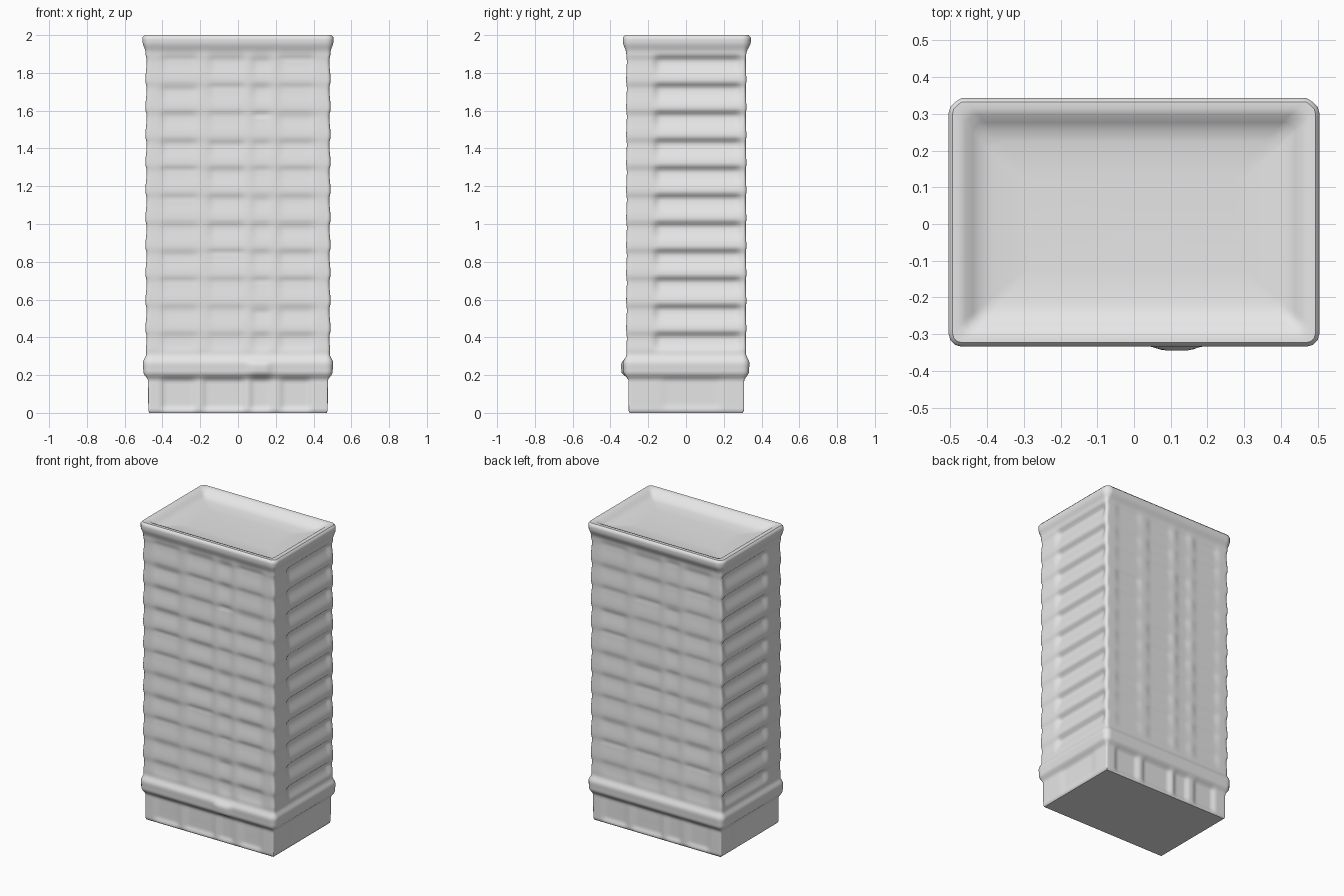
import bpy, bmesh, math, random
from mathutils import Vector

if "Cube" in bpy.data.objects:
    bpy.data.objects.remove(bpy.data.objects["Cube"])

random.seed(4)
stone = bpy.data.materials.new("pale_grey_stone")
stone.diffuse_color = (0.8, 0.8, 0.8, 1)
stone.use_nodes = True
stone.node_tree.nodes["Principled BSDF"].inputs["Base Color"].default_value = stone.diffuse_color

HX, Y0, Y1, R = 0.486, -0.315, 0.318, 0.016
FLOOR, FIRST = 0.1465, 0.40   # storey height, underside of the first storey band


def step(a, b, t):
    t = max(0.0, min(1.0, (t - a) / (b - a)))
    return t * t * (3 - 2 * t)


def band(t, a, b, w=0.02):
    return step(a - w, a + w, t) * (1 - step(b - w, b + w, t))


def interp(pts, t):
    for (a, va), (b, vb) in zip(pts, pts[1:]):
        if t <= b:
            return va + (vb - va) * step(a, b, t)
    return pts[-1][1]


def outline():
    """Rounded rectangle as (position, normal, side) going anticlockwise."""
    out = []
    n_long, n_short = 64, 44
    corners = [(HX - R, Y0 + R), (HX - R, Y1 - R), (-HX + R, Y1 - R), (-HX + R, Y0 + R)]
    sides = ["front", "right", "back", "left"]
    for k in range(4):
        a, b = Vector(corners[k - 1]), Vector(corners[k])
        ang = -math.pi / 2 + k * math.pi / 2
        nrm = Vector((math.cos(ang), math.sin(ang)))
        n = n_long if k % 2 == 0 else n_short
        for i in range(n + 1):
            out.append((a.lerp(b, i / n) + nrm * R, nrm, sides[k]))
        for j in (1, 2):
            t = ang + j * math.pi / 6
            d = Vector((math.cos(t), math.sin(t)))
            out.append((b + d * R, d, "corner"))
    return out


# overall wall profile: base, ledge, shaft, cornice
PROFILE = [(0, -0.018), (0.012, -0.011), (0.17, -0.010), (0.215, 0.015), (0.265, 0.018),
           (0.31, 0.0), (1.90, 0.0), (1.965, 0.019), (1.988, 0.019), (2.0, 0.008)]
BASE_PANELS = [(-0.40, -0.23), (-0.18, 0.03), (0.07, 0.17), (0.23, 0.38)]
BAYS = [(-0.40, -0.22), (-0.15, 0.03), (0.08, 0.17), (0.22, 0.40)]
SOFT = [[random.uniform(0.55, 1.15) for _ in range(12)] for _ in range(8)]


def wave(z):
    """Storey band: sharp undercut below, long slope above."""
    p = ((z - FIRST) / FLOOR) % 1.0
    return step(0, 0.25, p) * (1 - step(0.3, 1.0, p))


def relief(p, side, z):
    off = interp(PROFILE, z)
    shaft = band(z, 0.33, 1.91, 0.025)
    w = wave(z)
    floor = int(max(0, min(11, (z - FIRST) / FLOOR + 0.001)))
    if side in ("right", "left"):
        # recessed wall with projecting storey bands between corner piers
        m = band(p.y, -0.16, 0.285, 0.025)
        off += shaft * (m * (-0.021 + 0.024 * w) + (1 - m) * 0.007 * (w - 0.4))
        off -= 0.005 * band(z, 0.03, 0.18, 0.02) * band(p.y, -0.12, 0.18, 0.03)
    elif side in ("front", "back"):
        # window bays between shallow piers
        x = p.x if side == "front" else -p.x
        m = sum(band(x, a, b, 0.025) * SOFT[i + 4 * (side == "back")][floor]
                for i, (a, b) in enumerate(BAYS))
        depth = 1.0 if side == "front" else 0.8
        off += shaft * depth * (0.009 * (w - 0.5) * (0.35 + 0.65 * m) - 0.006 * m)
        pm = sum(band(x, a, b, 0.015) for a, b in BASE_PANELS)
        off -= 0.012 * pm * band(z, 0.02, 0.18, 0.02)
        if side == "front":
            off += 0.012 * band(p.x, 0.06, 0.17, 0.025) * band(z, 0.20, 0.27, 0.02)
        else:
            off += 0.006 * step(1.90, 1.96, z)
    else:
        off += shaft * 0.007 * (w - 0.4)
    return off


# tower walls, lofted ring by ring
bm = bmesh.new()
ring_pts = outline()
levels = [0, 0.006, 0.012] + [0.012 + 1.95 * i / 156 for i in range(1, 157)] + [1.975, 1.988, 1.995, 2.0]
rings = []
for z in levels:
    rings.append([bm.verts.new((*(p + n * relief(p, s, z)), z)) for p, n, s in ring_pts])

# roof: rounded rim sinking into a shallow dish
top = [v.co.copy() for v in rings[-1]]
for inset, z in [(0.018, 2.0), (0.035, 1.994), (0.055, 1.978), (0.075, 1.965), (0.11, 1.957), (0.20, 1.953)]:
    fx, fy = 1 - inset / 0.494, 1 - inset / 0.33
    rings.append([bm.verts.new((c.x * fx, c.y * fy, z)) for c in top])

count = len(ring_pts)
for a, b in zip(rings, rings[1:]):
    for i in range(count):
        j = (i + 1) % count
        bm.faces.new((a[i], a[j], b[j], b[i]))
bm.faces.new(rings[-1])
bm.faces.new(rings[0][::-1])
bmesh.ops.recalc_face_normals(bm, faces=bm.faces)

mesh = bpy.data.meshes.new("tower_block")
bm.to_mesh(mesh)
bm.free()
mesh.materials.append(stone)
tower = bpy.data.objects.new("tower_block", mesh)
bpy.context.collection.objects.link(tower)
bpy.context.view_layer.objects.active = tower
tower.select_set(True)
bpy.ops.object.shade_smooth_by_angle(angle=math.radians(50))
